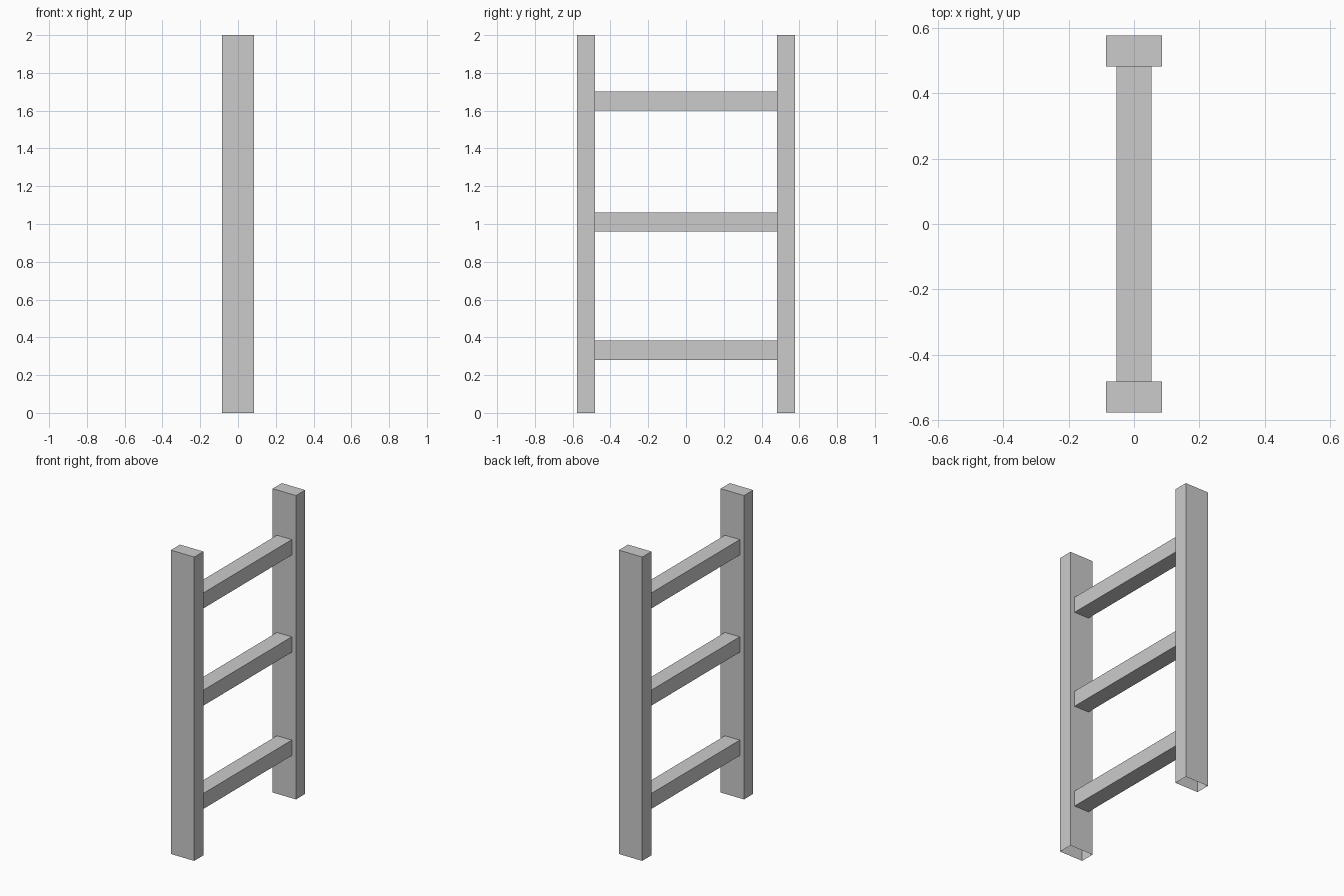
import bpy, bmesh
from mathutils import Matrix

if "Cube" in bpy.data.objects:
    bpy.data.objects.remove(bpy.data.objects["Cube"])


def box(name, lo, hi, open_axes):
    """Box between two corners; faces whose normal is in open_axes are left off."""
    size = [b - a for a, b in zip(lo, hi)]
    mid = [(a + b) / 2 for a, b in zip(lo, hi)]
    bm = bmesh.new()
    bmesh.ops.create_cube(bm, size=1, matrix=Matrix.Diagonal((*size, 1)))
    bm.normal_update()
    gone = [f for f in bm.faces
            if tuple(round(c) for c in f.normal) in open_axes]
    bmesh.ops.delete(bm, geom=gone, context='FACES_ONLY')
    mesh = bpy.data.meshes.new(name)
    bm.to_mesh(mesh)
    bm.free()
    obj = bpy.data.objects.new(name, mesh)
    obj.location = mid
    bpy.context.collection.objects.link(obj)
    return obj


INNER, OUTER = 0.482, 0.577

# Upright side rails, open underneath
for side, y0, y1 in (("front", -OUTER, -INNER), ("back", INNER, OUTER)):
    box(f"{side}_rail", (-0.085, y0, 0), (0.085, y1, 2), [(0, 0, -1)])

# Rungs, open where they butt against the rails
for name, z0, z1 in (("lower", 0.28, 0.382), ("middle", 0.96, 1.062), ("upper", 1.60, 1.702)):
    box(f"{name}_rung", (-0.054, -INNER, z0), (0.054, INNER, z1),
        [(0, -1, 0), (0, 1, 0)])
